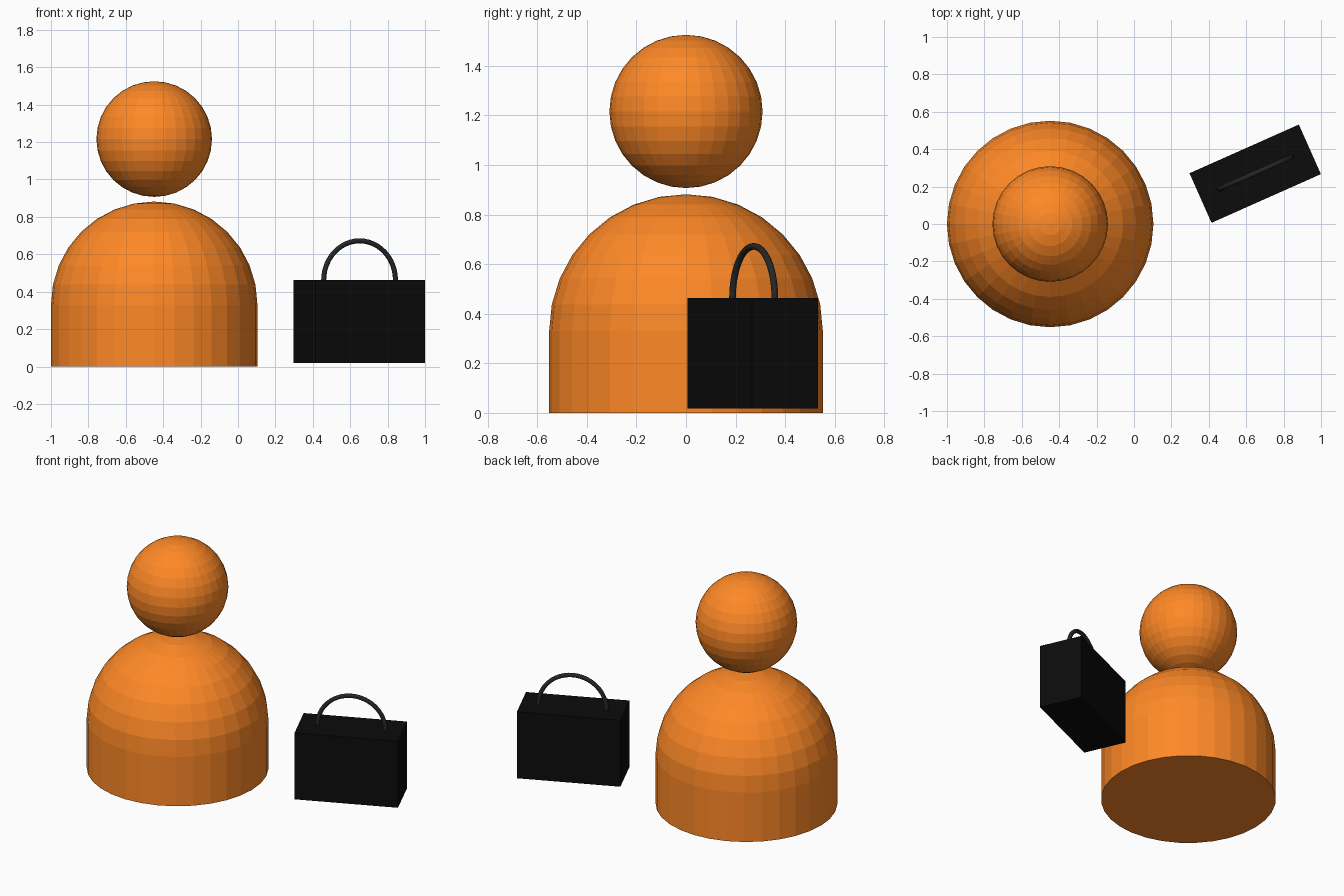
import bpy, bmesh
from math import sin, cos, pi, radians
from mathutils import Matrix, Vector

if "Cube" in bpy.data.objects:
    bpy.data.objects.remove(bpy.data.objects["Cube"])


def material(name, rgb):
    m = bpy.data.materials.new(name)
    m.diffuse_color = (*rgb, 1)
    m.use_nodes = True
    m.node_tree.nodes["Principled BSDF"].inputs["Base Color"].default_value = m.diffuse_color
    return m


def add_object(name, bm, mat):
    bmesh.ops.recalc_face_normals(bm, faces=bm.faces)
    me = bpy.data.meshes.new(name)
    bm.to_mesh(me)
    bm.free()
    me.materials.append(mat)
    ob = bpy.data.objects.new(name, me)
    bpy.context.collection.objects.link(ob)
    return ob


orange = material("orange", (1.0, 0.25, 0.02))
black = material("black", (0.0035, 0.0035, 0.0035))
grey = material("dark_grey", (0.02, 0.02, 0.02))

# Body: straight side with a domed top, revolved in 32 flat sides
R, WALL = 0.552, 0.33
profile = [(0, 0), (R, 0)] + [(R * cos(i * pi / 16), WALL + R * sin(i * pi / 16)) for i in range(9)]
bm = bmesh.new()
verts = [bm.verts.new((r, 0, z)) for r, z in profile]
edges = [bm.edges.new(pair) for pair in zip(verts, verts[1:])]
bmesh.ops.spin(bm, geom=verts + edges, axis=(0, 0, 1), cent=(0, 0, 0),
               angle=2 * pi, steps=32, use_duplicate=False)
bmesh.ops.remove_doubles(bm, verts=bm.verts, dist=0.0001)
add_object("body", bm, orange).location.x = -0.448

# Head: flat-shaded ball floating just above the body
bm = bmesh.new()
bmesh.ops.create_uvsphere(bm, u_segments=32, v_segments=16, radius=0.309)
add_object("head", bm, orange).location = (-0.448, 0, 1.216)

# Bag: plain box, turned about z
turn = radians(24)
bm = bmesh.new()
bmesh.ops.create_cube(bm, size=1, matrix=Matrix.Diagonal((0.64, 0.29, 0.445, 1)))
bag = add_object("bag", bm, black)
bag.location = (0.648, 0.269, 0.24)
bag.rotation_euler.z = turn

# Handle: half ring of round tube, its ends sunk into the bag top
SEG, SIDES, ARC, TUBE = 24, 12, 0.21, 0.0135
bm = bmesh.new()
rings = []
for i in range(SEG + 1):
    a = pi * i / SEG
    out = Vector((cos(a), 0, sin(a)))
    rings.append([bm.verts.new(out * (ARC + TUBE * cos(b)) + Vector((0, TUBE * sin(b), 0)))
                  for b in (2 * pi * k / SIDES for k in range(SIDES))])
for p, q in zip(rings, rings[1:]):
    for k in range(SIDES):
        n = (k + 1) % SIDES
        bm.faces.new((p[k], p[n], q[n], q[k]))
bm.faces.new(rings[0])
bm.faces.new(rings[-1])
handle = add_object("bag_handle", bm, grey)
handle.location = (0.65, 0.273, 0.462)
handle.rotation_euler.z = turn
